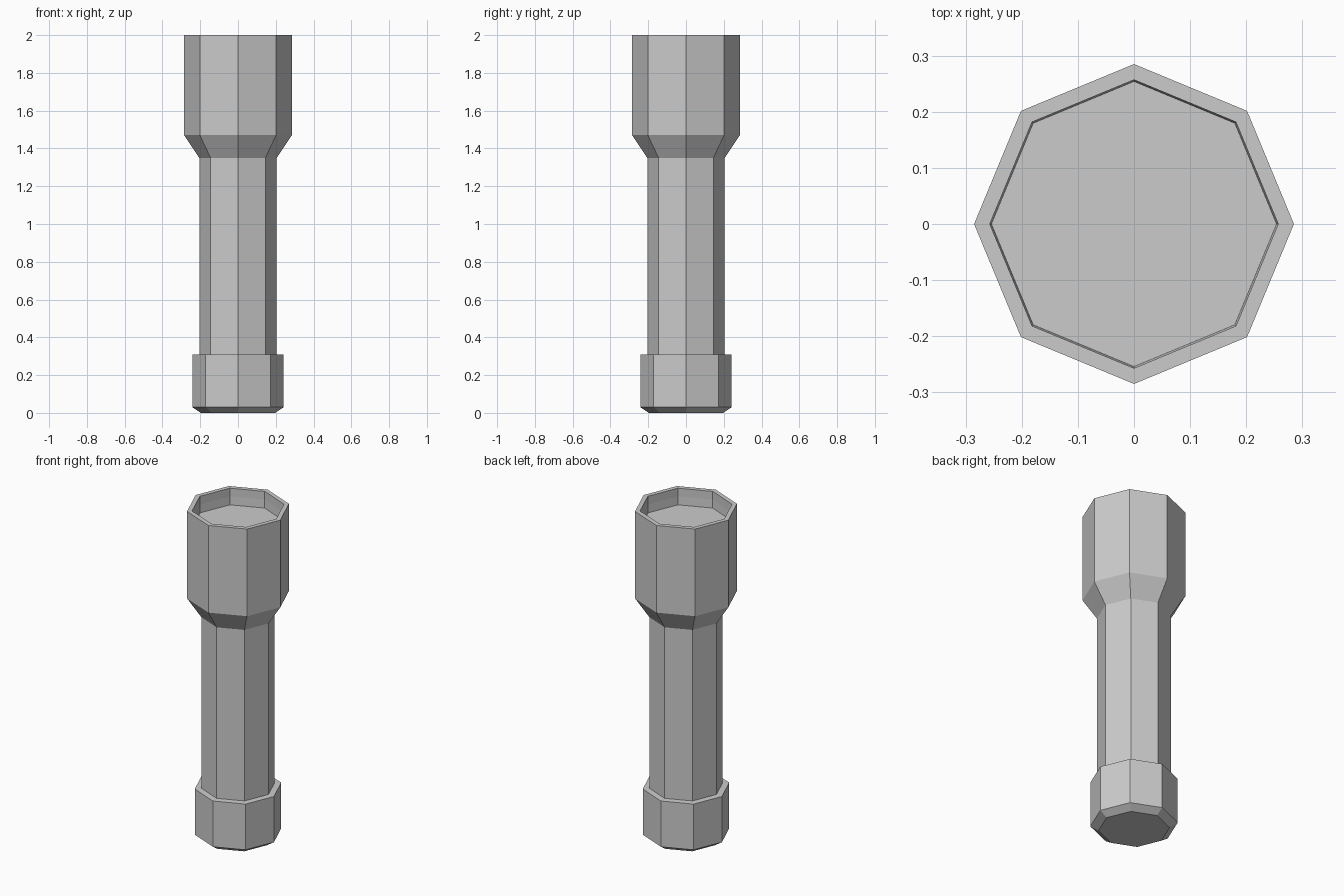
import bpy, bmesh
from math import cos, sin, pi

if "Cube" in bpy.data.objects:
    bpy.data.objects.remove(bpy.data.objects["Cube"])

SIDES = 8


def lathe(name, profile, cap_start=False, cap_end=False):
    """Revolve (radius, z) points into a flat-faced eight-sided part."""
    bm = bmesh.new()
    rings = [[bm.verts.new((r * cos(2 * pi * i / SIDES), r * sin(2 * pi * i / SIDES), z))
              for i in range(SIDES)] for r, z in profile]
    for a, b in zip(rings, rings[1:]):
        for i in range(SIDES):
            j = (i + 1) % SIDES
            bm.faces.new((a[i], a[j], b[j], b[i]))
    if cap_start:
        bm.faces.new(rings[0][::-1])
    if cap_end:
        bm.faces.new(rings[-1])
    mesh = bpy.data.meshes.new(name)
    bm.to_mesh(mesh)
    bm.free()
    obj = bpy.data.objects.new(name, mesh)
    bpy.context.collection.objects.link(obj)
    return obj


# Tail cap with chamfered base and a flat ledge up to the handle
lathe("tail_cap", [(0.197, 0), (0.242, 0.03), (0.242, 0.308), (0.205, 0.31)], cap_start=True)

# Straight handle
lathe("handle", [(0.205, 0.31), (0.205, 1.35)])

# Flared head
lathe("head", [(0.205, 1.35), (0.285, 1.47), (0.285, 1.95)])

# Front rim, turning inward and down to the lens
lathe("rim", [(0.285, 1.95), (0.285, 2.0), (0.257, 2.0), (0.257, 1.95), (0.254, 1.9)])

# Recessed lens
lathe("lens", [(0.254, 1.9)], cap_end=True)
